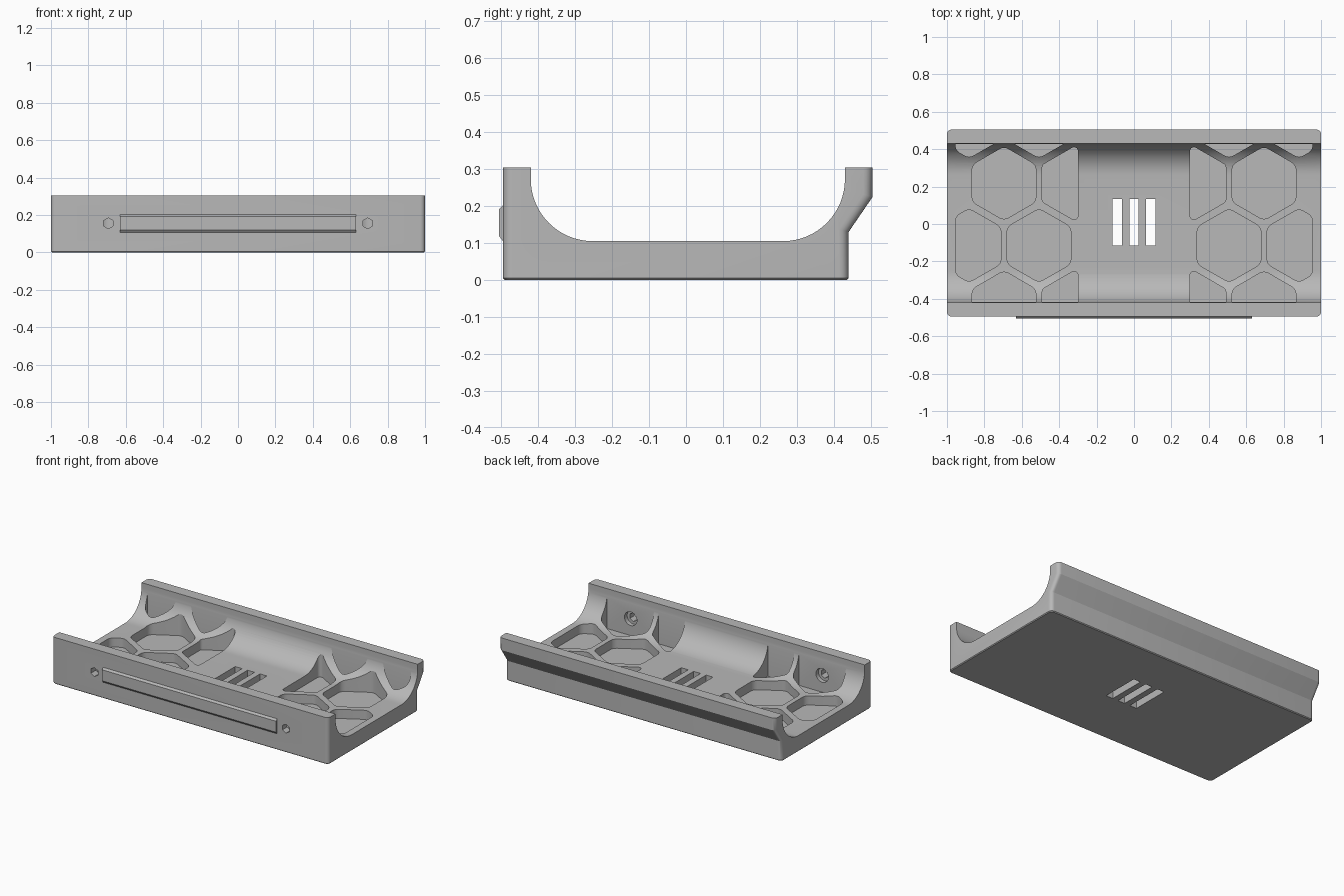
import bpy, bmesh, math
from mathutils import Matrix, Vector

if "Cube" in bpy.data.objects:
    bpy.data.objects.remove(bpy.data.objects["Cube"])

grey = bpy.data.materials.new("plain grey")
grey.diffuse_color = (0.48, 0.48, 0.48, 1)
grey.use_nodes = True
grey.node_tree.nodes["Principled BSDF"].inputs["Base Color"].default_value = grey.diffuse_color


def make(name, bm):
    bmesh.ops.recalc_face_normals(bm, faces=bm.faces)
    mesh = bpy.data.meshes.new(name)
    bm.to_mesh(mesh)
    bm.free()
    ob = bpy.data.objects.new(name, mesh)
    bpy.context.collection.objects.link(ob)
    mesh.materials.append(grey)
    return ob


def extrude(bm, faces, vec):
    ext = bmesh.ops.extrude_face_region(bm, geom=faces)
    verts = [g for g in ext["geom"] if isinstance(g, bmesh.types.BMVert)]
    bmesh.ops.translate(bm, vec=vec, verts=verts)


def cut(target, cutter):
    mod = target.modifiers.new("cut", "BOOLEAN")
    mod.operation, mod.solver, mod.object = "DIFFERENCE", "EXACT", cutter
    bpy.context.view_layer.objects.active = target
    bpy.ops.object.modifier_apply(modifier=mod.name)
    bpy.data.objects.remove(cutter)


# Trough body: a side profile swept along x
R, FLOOR, TOP, STEPS = 0.168, 0.105, 0.305, 16
profile = [(-0.495, 0), (0.44, 0), (0.44, 0.13), (0.505, 0.225), (0.505, TOP), (0.43, TOP)]
for i in range(STEPS + 1):
    a = math.pi / 2 * i / STEPS
    profile.append((0.43 - R + R * math.cos(a), FLOOR + R - R * math.sin(a)))
for i in range(STEPS + 1):
    a = math.pi / 2 * i / STEPS
    profile.append((-0.42 + R - R * math.sin(a), FLOOR + R - R * math.cos(a)))
profile += [(-0.42, TOP), (-0.495, TOP)]
bm = bmesh.new()
face = bm.faces.new([bm.verts.new((-1, y, z)) for y, z in profile])
extrude(bm, [face], (2, 0, 0))


def outer_end(e):
    a, b = (v.co for v in e.verts)
    same_end = abs(a.x - b.x) < 1e-4
    front = max(a.y, b.y) < -0.49
    back = min(a.y, b.y) > 0.435 and abs(a.z - b.z) > 0.01
    return same_end and (front or back)


# Rounded upright corners, then a fine chamfer around the underside
bmesh.ops.bevel(bm, geom=[e for e in bm.edges if outer_end(e)], offset=0.025,
                segments=5, profile=0.5, affect="EDGES", clamp_overlap=True)
bm.normal_update()
rim = [e for e in bm.edges if all(v.co.z < 1e-4 for v in e.verts)
       and any(abs(f.normal.z) < 0.5 for f in e.link_faces)]
bmesh.ops.bevel(bm, geom=rim, offset=0.005, segments=1, affect="EDGES", clamp_overlap=True)
body = make("tray_body", bm)


# Honeycomb pockets, clipped to a panel on each side of the centre
def clip(bm, co, no):
    bmesh.ops.bisect_plane(bm, geom=bm.verts[:] + bm.edges[:] + bm.faces[:],
                           plane_co=co, plane_no=no, clear_outer=True)


def hex_pocket(cx, cy, side):
    bm = bmesh.new()
    ring = [(cx + 0.197 * math.sin(i * math.pi / 3), cy + 0.197 * math.cos(i * math.pi / 3), 0.045)
            for i in range(6)]
    bm.faces.new([bm.verts.new(p) for p in ring])
    clip(bm, (-0.955, 0, 0), (-1, 0, 0))
    clip(bm, (-0.30, 0, 0), (1, 0, 0))
    bmesh.ops.bevel(bm, geom=bm.verts[:], offset=0.025, segments=4, profile=0.5,
                    affect="VERTICES", clamp_overlap=True)
    clip(bm, (0, -0.418, 0), (0, -1, 0))
    clip(bm, (0, 0.428, 0), (0, 1, 0))
    extrude(bm, bm.faces[:], (0, 0, 0.4))
    bmesh.ops.scale(bm, vec=(side, 1, 1), verts=bm.verts)
    return make("pocket_cutter", bm)


centres = [(-0.695, 0.217), (-0.32, 0.217), (-0.508, -0.115), (-0.882, -0.115),
           (-0.695, -0.447), (-0.32, -0.447), (-0.882, 0.549), (-0.508, 0.549)]
for side in (1, -1):
    for cx, cy in centres:
        cut(body, hex_pocket(cx, cy, side))


# Screw holes through the front wall, with a round counterbore inside
def hole(x, radius, sides, y0, y1):
    bm = bmesh.new()
    bmesh.ops.create_cone(bm, cap_ends=True, segments=sides, radius1=radius, radius2=radius,
                          depth=y1 - y0,
                          matrix=Matrix.Translation((x, (y0 + y1) / 2, 0.155))
                          @ Matrix.Rotation(math.pi / 2, 4, "X"))
    return make("hole_cutter", bm)


for x in (-0.693, 0.693):
    cut(body, hole(x, 0.045, 24, -0.445, -0.40))
    cut(body, hole(x, 0.029, 6, -0.53, -0.43))

# Plain parallel vent slots through the middle of the floor
for x in (-0.09, 0, 0.09):
    bm = bmesh.new()
    bmesh.ops.create_cube(bm, size=1, matrix=Matrix.Translation((x, 0.01, 0.05))
                          @ Matrix.Diagonal((0.05, 0.25, 0.3, 1)))
    cut(body, make("slot_cutter", bm))

# Raised rail on the front with bevelled long edges
bm = bmesh.new()
rail = [(-0.49, 0.105), (-0.495, 0.105), (-0.506, 0.119), (-0.506, 0.191), (-0.495, 0.203), (-0.49, 0.203)]
face = bm.faces.new([bm.verts.new((-0.63, y, z)) for y, z in rail])
extrude(bm, [face], (1.26, 0, 0))
make("front_rail", bm)

# Smooth curves, crisp edges
bpy.ops.object.select_all(action="DESELECT")
body.select_set(True)
bpy.context.view_layer.objects.active = body
bpy.ops.object.shade_smooth_by_angle(angle=math.radians(25))
